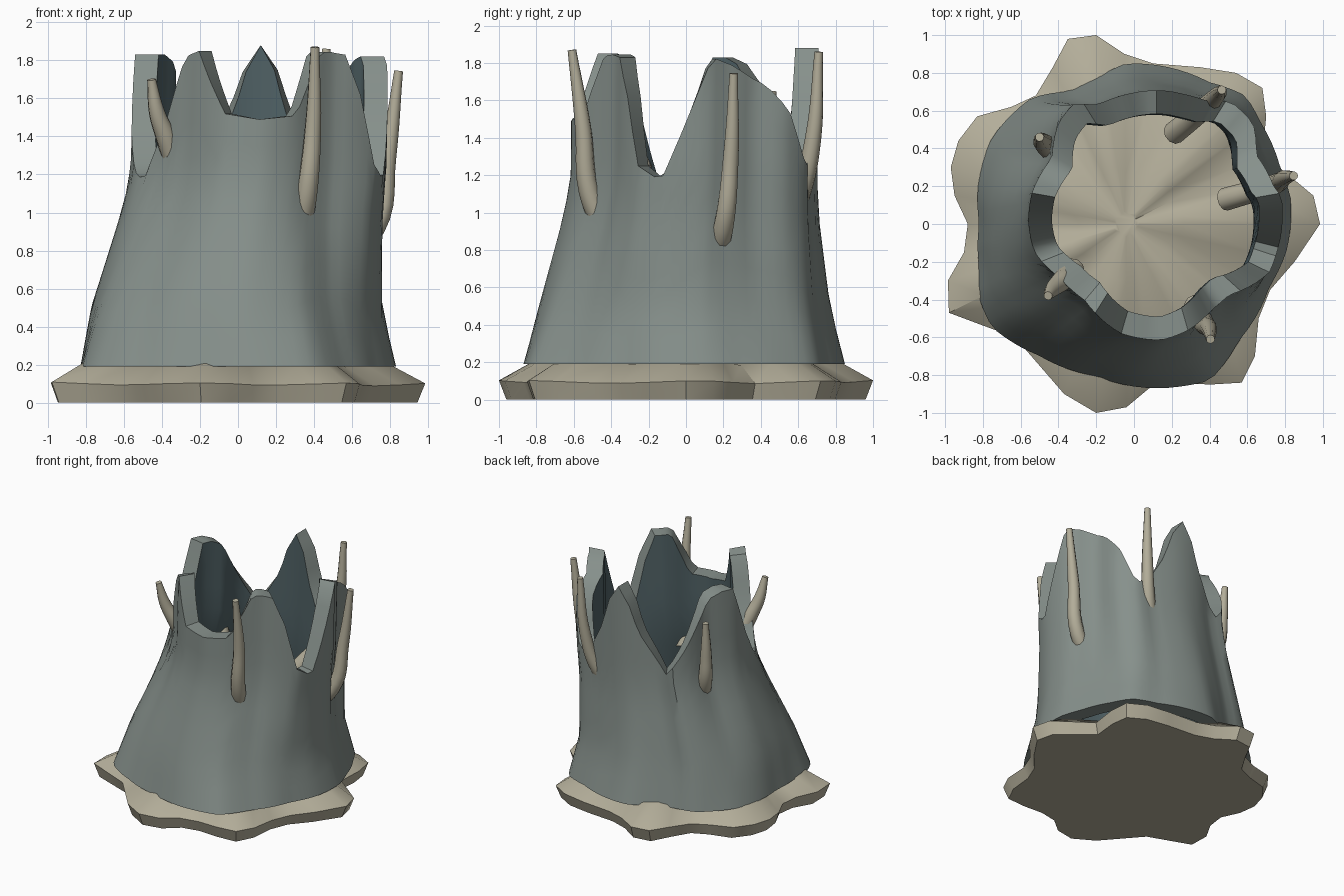
import bpy, bmesh
from math import sin, cos, radians, hypot

if "Cube" in bpy.data.objects:
    bpy.data.objects.remove(bpy.data.objects["Cube"])


def mat(name, col):
    m = bpy.data.materials.new(name)
    m.diffuse_color = (*col, 1)
    m.use_nodes = True
    m.node_tree.nodes["Principled BSDF"].inputs["Base Color"].default_value = m.diffuse_color
    return m


BONE = mat("bone", (0.45, 0.42, 0.32))
BARK = mat("bark", (0.24, 0.28, 0.26))
INNER = mat("inner_bark", (0.08, 0.12, 0.13))


def lookup(table, x):
    """Linear interpolation in a sorted table of (x, value)."""
    for (a, va), (b, vb) in zip(table, table[1:]):
        if a <= x <= b:
            return va + (vb - va) * (x - a) / (b - a)
    return table[0][1] if x < table[0][0] else table[-1][1]


def around(table):
    """Close an angle table so that it wraps over 360 degrees."""
    return [(table[-1][0] - 360, table[-1][1])] + table + [(table[0][0] + 360, table[0][1])]


def finish(bm, name, mats, angle=35):
    bmesh.ops.recalc_face_normals(bm, faces=bm.faces)
    me = bpy.data.meshes.new(name)
    bm.to_mesh(me)
    bm.free()
    ob = bpy.data.objects.new(name, me)
    bpy.context.collection.objects.link(ob)
    for m in mats:
        me.materials.append(m)
    smooth(ob, angle)


def smooth(ob, angle):
    bpy.ops.object.select_all(action='DESELECT')
    ob.select_set(True)
    bpy.context.view_layer.objects.active = ob
    bpy.ops.object.shade_smooth_by_angle(angle=radians(angle))


def bridge(bm, a, b, index=0):
    n = len(a)
    for i in range(n):
        f = bm.faces.new((a[i], a[(i + 1) % n], b[(i + 1) % n], b[i]))
        f.material_index = index


# Lobed base slab; the lobes run on as radial folds over the top
outline = [(.985, 0), (.95, .15), (.83, .25), (.68, .37), (.70, .57), (.68, .72), (.54, .80),
           (.35, .83), (.10, .85), (-.05, .90), (-.20, 1.0), (-.35, .98), (-.43, .83),
           (-.52, .68), (-.65, .62), (-.83, .57), (-.93, .44), (-.97, .30), (-.95, .15),
           (-.88, 0), (-.90, -.15), (-.985, -.30), (-.98, -.47), (-.82, -.53), (-.63, -.60),
           (-.50, -.75), (-.37, -.90), (-.20, -1.0), (-.04, -.97), (.08, -.87), (.23, -.84),
           (.40, -.85), (.57, -.84), (.64, -.70), (.66, -.50), (.72, -.35), (.85, -.20)]
bm = bmesh.new()
rings = []
for s, z, fold in ((.96, 0, 0), (1, .095, .07), (.8, .2, .12), (.3, .25, .28), (.065, .27, 0)):
    rings.append([bm.verts.new((-.04 * (1 - s) + x * s, y * s, z + fold * (hypot(x, y) - .9)))
                  for x, y in outline])
for a, b in zip(rings, rings[1:]):
    bridge(bm, a, b)
bm.faces.new(rings[0])
bm.faces.new(rings[-1])
finish(bm, "root_base", [BONE])

# Hollow stump: outline radii by angle at the foot and at the rim, and rim heights
foot = around([(-165, .85), (-154, .91), (-144, .93), (-126, .86), (-104, .83), (-74, .895),
               (-64, .92), (-48, .83), (-25, .79), (-10, .82), (10, .84), (21, .83), (39, .86),
               (49, .90), (62, .85), (80, .85), (93, .85), (104, .80), (116, .78), (129, .86),
               (149, .88), (166, .85), (180, .82)])
rim = around([(-177, .67), (-165, .66), (-146, .60), (-130, .59), (-119, .62), (-106, .65),
              (-87, .66), (-73, .63), (-59, .58), (-48, .57), (-26, .68), (-12, .68), (8, .67),
              (14, .64), (31, .62), (43, .71), (56, .73), (65, .67), (76, .66), (90, .66),
              (103, .66), (117, .66), (126, .73), (136, .71), (151, .63), (170, .67)])
teeth = around([(-178, 1.42), (-168, 1.22), (-159, 1.17), (-145, 1.47), (-132, 1.82),
                (-122, 1.85), (-114, 1.68), (-106, 1.52), (-90, 1.49), (-72, 1.51), (-66, 1.65),
                (-58, 1.82), (-53, 1.85), (-42, 1.83), (-34, 1.62), (-26, 1.25), (-15, 1.17),
                (-6, 1.42), (8, 1.83), (18, 1.79), (36, 1.68), (46, 1.53), (56, 1.23),
                (66, 1.34), (75, 1.52), (82, 1.75), (90, 1.88), (98, 1.74), (104, 1.54),
                (122, 1.23), (132, 1.40), (143, 1.62), (153, 1.79), (162, 1.83), (170, 1.83)])
blend = [(.19, 0), (.5, .4), (1.0, .9), (1.2, 1)]
shift = [(.19, 0), (.5, -.01), (1.0, .07), (1.2, .105), (1.9, .12)]


def wall_point(deg, z, inset):
    w = lookup(blend, z)
    r = lookup(foot, deg) * (1 - w) + lookup(rim, deg) * w - inset
    c = lookup(shift, z)
    return (c + r * cos(radians(deg)), .4 * c + r * sin(radians(deg)), z)


bm = bmesh.new()
angles = [-178 + 4 * i for i in range(90)]
ROWS = 9
layers = {}
for inset in (0, .125):
    layers[inset] = [[bm.verts.new(wall_point(a, .19 + (lookup(teeth, a) - .19) * k / ROWS, inset))
                      for a in angles] for k in range(ROWS + 1)]
outer, inner = layers[0], layers[.125]
for k in range(ROWS):
    bridge(bm, outer[k], outer[k + 1])
    bridge(bm, inner[k], inner[k + 1], 1)
bridge(bm, outer[-1], inner[-1])
bridge(bm, outer[0], inner[0])
finish(bm, "jagged_stump", [BARK, INNER], 40)

# Curved thorns growing out through the wall
thorns = {
    "front_right": [(.325, -.43, .9), (.365, -.52, 1.12), (.395, -.55, 1.45), (.405, -.61, 1.87)],
    "right": [(.48, .13, .72), (.72, .20, .92), (.79, .24, 1.3), (.845, .255, 1.745)],
    "back_right": [(.21, .48, .85), (.37, .61, 1.1), (.44, .68, 1.4), (.465, .71, 1.86)],
    "front_left": [(-.32, -.24, 1.23), (-.38, -.30, 1.4), (-.425, -.34, 1.52), (-.455, -.38, 1.7)],
    "back_left": [(-.40, .36, 1.0), (-.47, .42, 1.18), (-.49, .44, 1.38), (-.50, .46, 1.65)],
}
for name, pts in thorns.items():
    cu = bpy.data.curves.new(name + "_thorn", 'CURVE')
    cu.dimensions = '3D'
    cu.bevel_depth = .058
    cu.bevel_resolution = 3
    cu.resolution_u = 6
    cu.use_fill_caps = True
    sp = cu.splines.new('BEZIER')
    sp.bezier_points.add(len(pts) - 1)
    for p, co, r in zip(sp.bezier_points, pts, (1.05, .95, .75, .4)):
        p.co, p.radius = co, r
        p.handle_left_type = p.handle_right_type = 'AUTO'
    cu.materials.append(BONE)
    ob = bpy.data.objects.new(name + "_thorn", cu)
    bpy.context.collection.objects.link(ob)
    bpy.ops.object.select_all(action='DESELECT')
    ob.select_set(True)
    bpy.context.view_layer.objects.active = ob
    bpy.ops.object.convert(target='MESH')
    smooth(bpy.context.object, 40)
